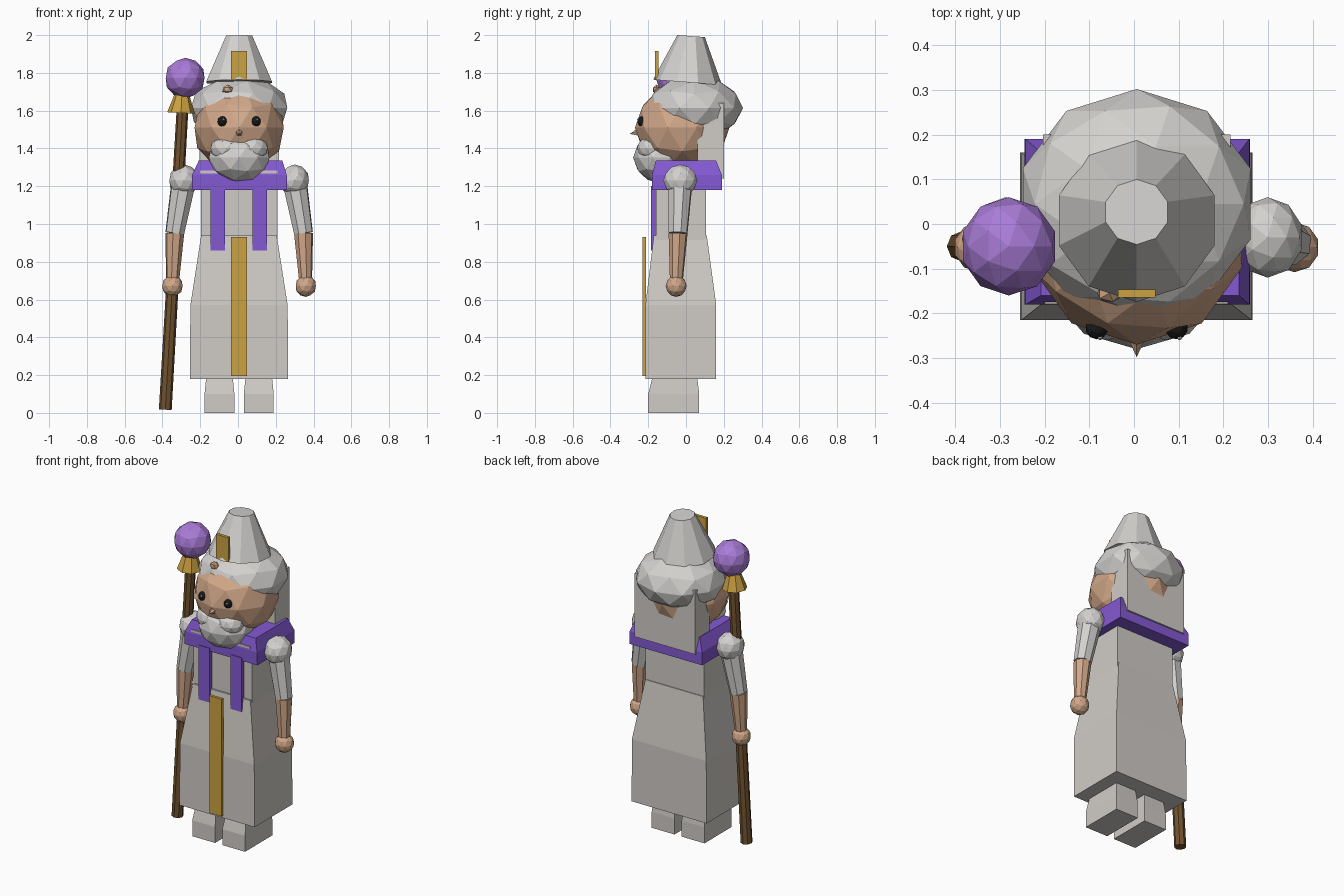
import bpy, bmesh, math
from mathutils import Vector, Matrix

if "Cube" in bpy.data.objects:
    bpy.data.objects.remove(bpy.data.objects["Cube"])

CX = 0.006  # body centre line


def material(name, rgb):
    m = bpy.data.materials.new(name)
    m.diffuse_color = (*rgb, 1)
    m.use_nodes = True
    m.node_tree.nodes["Principled BSDF"].inputs["Base Color"].default_value = m.diffuse_color
    return m


ROBE = material("robe_cloth", (0.63, 0.60, 0.565))
HAIR = material("white_hair", (0.65, 0.64, 0.62))
SKIN = material("skin", (0.64, 0.39, 0.25))
PURPLE = material("purple_cloth", (0.23, 0.10, 0.65))
ORB = material("lilac_crystal", (0.40, 0.20, 0.68))
GOLD = material("gold", (0.60, 0.36, 0.055))
WOOD = material("dark_wood", (0.165, 0.085, 0.028))
BLACK = material("eye_black", (0.01, 0.01, 0.01))
WHITE = material("eye_glint", (0.85, 0.85, 0.85))


def finish(name, bm, mat):
    bmesh.ops.recalc_face_normals(bm, faces=bm.faces[:])
    mesh = bpy.data.meshes.new(name)
    bm.to_mesh(mesh)
    bm.free()
    mesh.materials.append(mat)
    ob = bpy.data.objects.new(name, mesh)
    bpy.context.collection.objects.link(ob)
    return ob


def loft(name, mat, rows):
    """Stack of rectangles: each row is z, x0, x1, y0, y1."""
    bm = bmesh.new()
    rings = [[bm.verts.new(p) for p in
              ((x0, y0, z), (x1, y0, z), (x1, y1, z), (x0, y1, z))]
             for z, x0, x1, y0, y1 in rows]
    for a, b in zip(rings, rings[1:]):
        for i in range(4):
            j = (i + 1) % 4
            bm.faces.new((a[i], a[j], b[j], b[i]))
    bm.faces.new(rings[0])
    bm.faces.new(rings[-1])
    return finish(name, bm, mat)


def box(name, mat, x0, x1, y0, y1, z0, z1):
    return loft(name, mat, [(z0, x0, x1, y0, y1), (z1, x0, x1, y0, y1)])


def ball(name, mat, centre, radii, sub=2):
    bm = bmesh.new()
    bmesh.ops.create_icosphere(
        bm, subdivisions=sub, radius=1,
        matrix=Matrix.Translation(centre) @ Matrix.Diagonal((*radii, 1)))
    return finish(name, bm, mat)


def tube(name, mat, p, q, r1, r2, sides):
    p, q = Vector(p), Vector(q)
    d = q - p
    rot = Vector((0, 0, 1)).rotation_difference(d).to_matrix().to_4x4()
    bm = bmesh.new()
    bmesh.ops.create_cone(bm, cap_ends=True, segments=sides, radius1=r1,
                          radius2=r2, depth=d.length,
                          matrix=Matrix.Translation((p + q) / 2) @ rot)
    return finish(name, bm, mat)


# Robe: flared skirt, torso and gold front band
loft("skirt", ROBE, [(0.18, -0.255, 0.265, -0.215, 0.16),
                     (0.57, -0.252, 0.263, -0.215, 0.16),
                     (0.94, -0.195, 0.205, -0.17, 0.11)])
box("torso", ROBE, CX - 0.203, CX + 0.203, -0.16, 0.105, 0.90, 1.27)
box("front_band", GOLD, -0.038, 0.048, -0.23, -0.213, 0.195, 0.93)

# Collar with two hanging straps and a pale trim line
loft("collar", PURPLE, [(1.18, -0.245, 0.26, -0.18, 0.19),
                        (1.26, -0.243, 0.258, -0.18, 0.19),
                        (1.335, -0.208, 0.235, -0.16, 0.16)])
box("collar_trim", ROBE, -0.2, 0.21, -0.179, -0.173, 1.268, 1.282)
for side, x in (("left", 0.116), ("right", -0.107)):
    box(f"strap_{side}", PURPLE, x - 0.038, x + 0.038, -0.184, -0.155, 0.86, 1.2)

# Head, beard and nose
ball("head", SKIN, (CX, -0.02, 1.51), (0.248, 0.25, 0.238))
ball("beard", HAIR, (CX, -0.13, 1.352), (0.168, 0.15, 0.138))
for side, s in (("left", 1), ("right", -1)):
    ball(f"moustache_{side}", HAIR, (CX + s * 0.065, -0.185, 1.40),
         (0.09, 0.075, 0.068))
tube("nose", SKIN, (CX, -0.235, 1.488), (CX, -0.298, 1.477), 0.03, 0.0, 5)
ball("brow_patch", SKIN, (-0.055, -0.155, 1.712), (0.03, 0.022, 0.026), 1)

# Hair: rounded cap and the flat fall down the back
ball("hair_cap", HAIR, (CX, 0.045, 1.615), (0.268, 0.257, 0.168))
box("back_hair", ROBE, CX - 0.21, CX + 0.21, 0.06, 0.2, 1.24, 1.64)

# Hat: truncated ten-sided cone leaning slightly back, with a gold plate
tube("hat", HAIR, (CX, 0.008, 1.75), (CX, 0.027, 1.995), 0.183, 0.073, 10)
box("hat_plate", GOLD, -0.036, 0.048, -0.165, -0.146, 1.765, 1.917)

# Paired parts: eyes, arms, shoes
for side, s in (("left", 1), ("right", -1)):
    ex = CX + s * 0.089
    ball(f"eye_{side}", BLACK, (ex, -0.232, 1.543), (0.026, 0.026, 0.028))
    ball(f"eye_glint_{side}", WHITE, (ex + 0.007, -0.255, 1.553),
         (0.006, 0.005, 0.006), 1)

    shoulder = (CX + s * 0.293, -0.03, 1.23)
    elbow = (CX + s * 0.341, -0.042, 0.95)
    hand = (CX + s * 0.353, -0.052, 0.672)
    ball(f"shoulder_{side}", HAIR, shoulder, (0.08, 0.09, 0.085))
    tube(f"sleeve_{side}", HAIR, shoulder, elbow, 0.068, 0.052, 8)
    tube(f"forearm_{side}", SKIN, elbow, hand, 0.051, 0.033, 8)
    ball(f"hand_{side}", SKIN, hand, (0.056, 0.056, 0.058))

    a, b = sorted((CX + s * 0.025, CX + s * 0.183))
    loft(f"shoe_{side}", ROBE, [(0, a, b, -0.2, 0.07),
                                (0.10, a, b, -0.2, 0.07),
                                (0.22, a + 0.012, b - 0.012, -0.17, 0.055)])

# Staff: leaning pole, gold socket and faceted crystal
tube("staff_pole", WOOD, (-0.385, -0.05, 0.017), (-0.292, -0.05, 1.64),
     0.034, 0.031, 8)
tube("staff_socket", GOLD, (-0.302, -0.05, 1.588), (-0.296, -0.05, 1.70),
     0.073, 0.034, 8)
ball("staff_crystal", ORB, (-0.28, -0.05, 1.772), (0.108, 0.11, 0.108))
